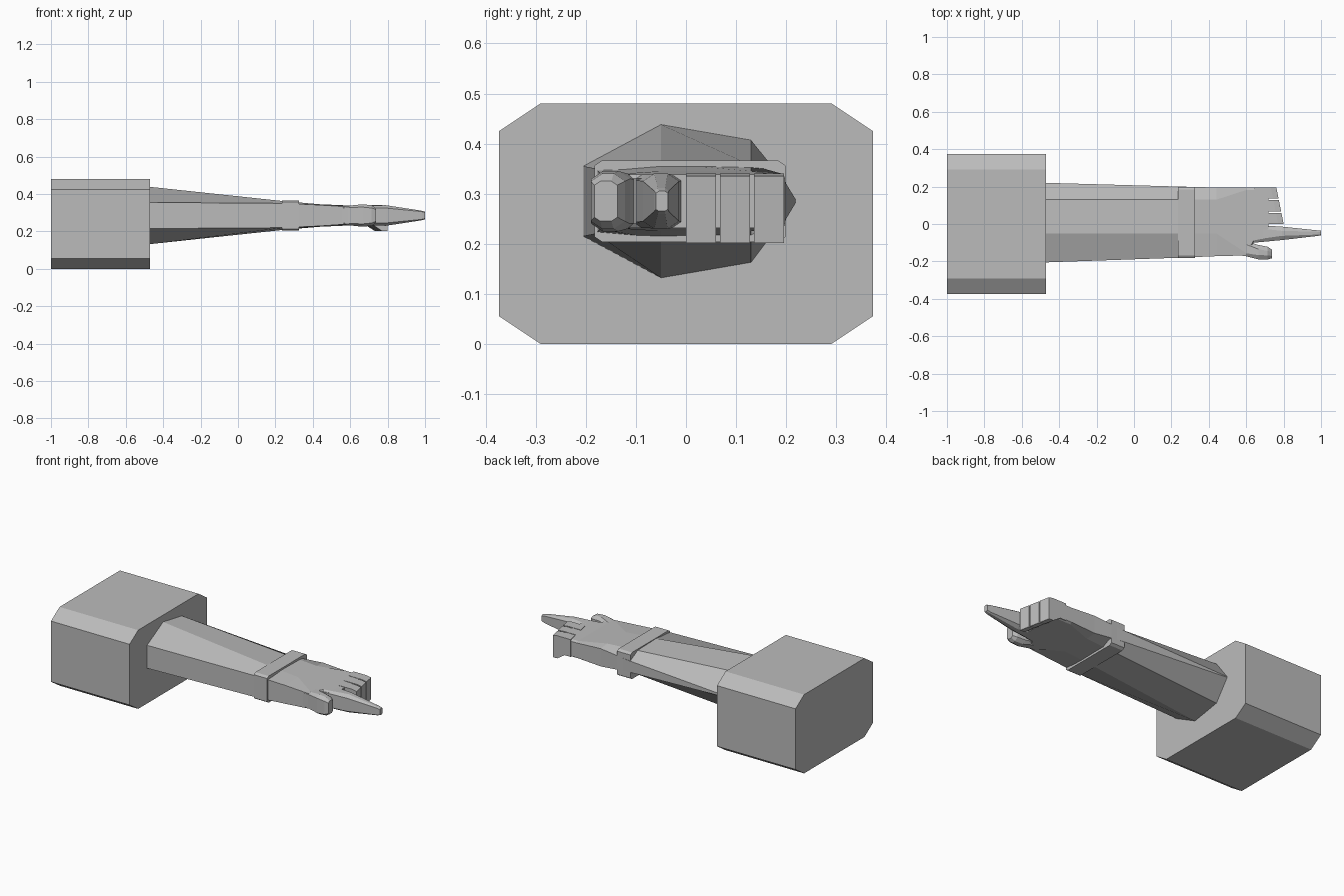
import bpy
import bmesh

cube = bpy.data.objects.get("Cube")
if cube:
    bpy.data.objects.remove(cube, do_unlink=True)

grey = bpy.data.materials.new("plain grey")
grey.use_nodes = True
colour = (0.5, 0.5, 0.5, 1)
grey.diffuse_color = colour
grey.node_tree.nodes["Principled BSDF"].inputs["Base Color"].default_value = colour

ARM_AXIS = 0.285


def loft(name, rings):
    """Skin a closed solid through matching rings of points."""
    bm = bmesh.new()
    loops = [[bm.verts.new(point) for point in ring] for ring in rings]
    for near, far in zip(loops, loops[1:]):
        for i in range(len(near)):
            bm.faces.new((near[i - 1], near[i], far[i], far[i - 1]))
    bm.faces.new(loops[0])
    bm.faces.new(loops[-1])
    bmesh.ops.recalc_face_normals(bm, faces=bm.faces)
    mesh = bpy.data.meshes.new(name)
    bm.to_mesh(mesh)
    bm.free()
    mesh.materials.append(grey)
    obj = bpy.data.objects.new(name, mesh)
    bpy.context.collection.objects.link(obj)


def mirrored_ring(x, half_outline, axis):
    """Close a ring by mirroring (y, height) points below the axis."""
    upper = [(x, y, axis + height) for y, height in half_outline]
    lower = [(x, y, axis - height) for y, height in reversed(half_outline)]
    return upper + lower


def cut_corner_ring(x, front, back, height, cut, axis=ARM_AXIS):
    """Upright rectangle with cut corners; height is measured from the axis."""
    inset = cut * 1.5
    outline = [(front, height - cut), (front + inset, height),
               (back - inset, height), (back, height - cut)]
    return mirrored_ring(x, outline, axis)


def arm_ring(x, front, back, heights):
    """Forearm section with two ridges above and two below."""
    ridge_front, ridge_back = -0.05, 0.13
    outline = list(zip((front, ridge_front, ridge_back, back), heights))
    return mirrored_ring(x, outline, ARM_AXIS)


def tapered_part(name, sections):
    loft(name, [cut_corner_ring(*section) for section in sections])


# Chamfered base block
block_half_height = 0.24
loft("base_block", [
    cut_corner_ring(x, -0.373, 0.373, block_half_height, 0.055, axis=block_half_height)
    for x in (-1, -0.47)])

# Faceted forearm, flattening into the back of the hand
elbow = arm_ring(-0.47, -0.205, 0.22, (0.07, 0.153, 0.122, 0.002))
wrist = arm_ring(0.25, -0.18, 0.2, (0.065, 0.076, 0.072, 0.035))
hand_root = arm_ring(0.44, -0.172, 0.195, (0.056, 0.06, 0.06, 0.054))
loft("forearm", [elbow, wrist, hand_root])

# Wrist band
tapered_part("wrist_band", [
    (x, -0.183, 0.199, 0.081, 0.01) for x in (0.235, 0.325)])

# Palm, narrowing past the thumb
palm_back, palm_height = 0.194, 0.053
palm_rings = [cut_corner_ring(x, front, palm_back, palm_height, 0.008)
              for x, front in ((0.6, -0.168), (0.64, -0.1), (0.72, -0.085))]
loft("palm", [hand_root] + palm_rings)

# Three curled fingers, each shorter than the last, with slanted tips
finger_width, finger_pitch, tip_slant = 0.06, 0.068, 0.2
finger_sections = ((0.68, 0.235, 0.34), (0.72, 0.235, 0.34),
                   (0.77, 0.202, 0.34), (0.8, 0.202, 0.335))
for index, name in enumerate(("middle_finger", "ring_finger", "little_finger")):
    front = index * finger_pitch
    back = front + finger_width
    loft(name, [
        [(x - tip_slant * y, y, z) for y, z in
         ((front, bottom), (back, bottom), (back, top), (front, top))]
        for x, bottom, top in finger_sections])

# Pointing index finger
tapered_part("index_finger", [
    (0.64, -0.1, -0.005, 0.052, 0.01),
    (0.79, -0.086, -0.014, 0.055, 0.015),
    (0.98, -0.064, -0.034, 0.026, 0.005),
    (1, -0.06, -0.036, 0.02, 0.004)])

# Thumb beside the palm
tapered_part("thumb", [
    (0.52, -0.168, -0.09, 0.05, 0.01),
    (0.59, -0.17, -0.09, 0.052, 0.01),
    (0.665, -0.189, -0.112, 0.06, 0.015),
    (0.715, -0.19, -0.122, 0.055, 0.015),
    (0.737, -0.183, -0.137, 0.04, 0.008)])
